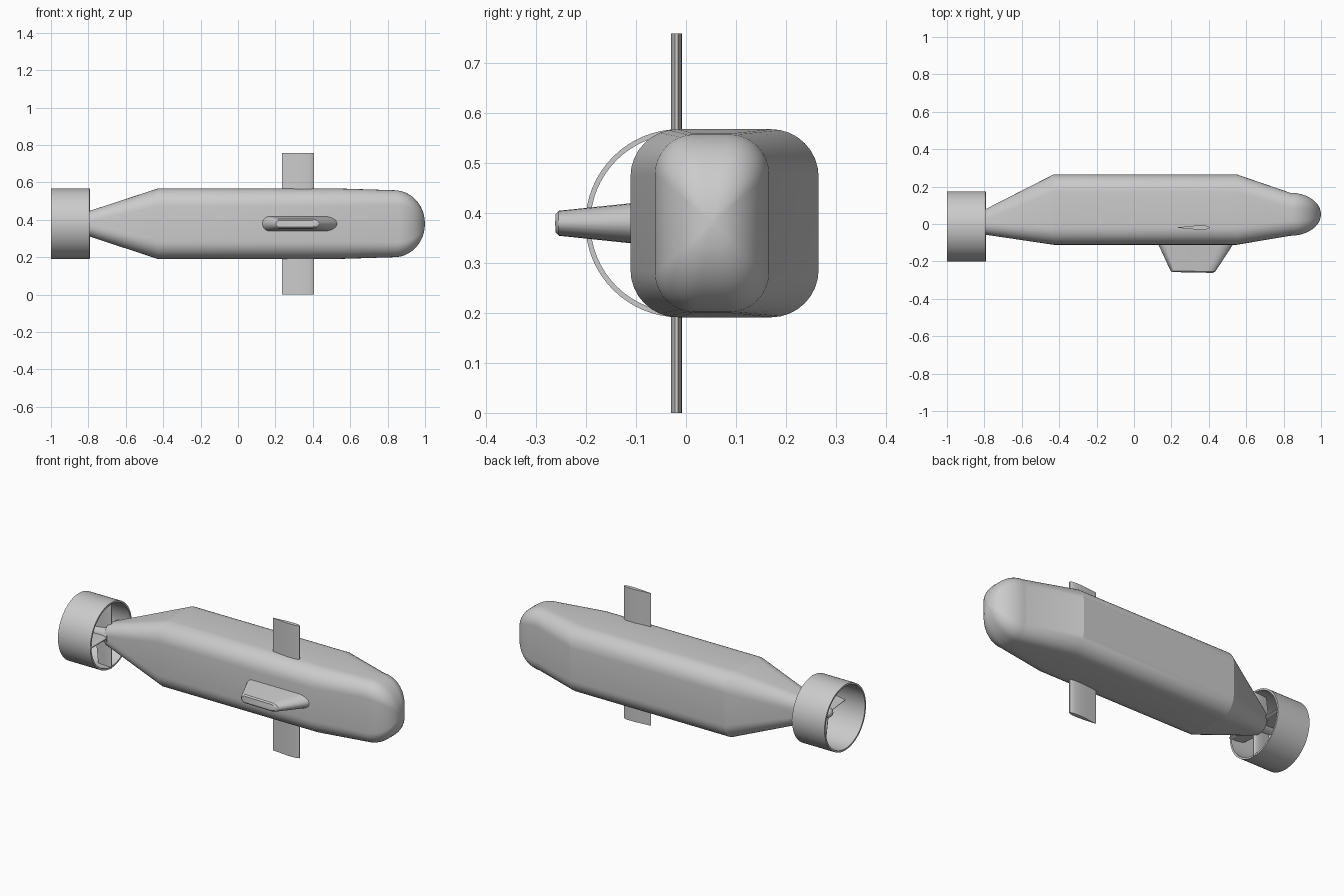
import bpy, bmesh
from math import sin, cos, pi, radians

if "Cube" in bpy.data.objects:
    bpy.data.objects.remove(bpy.data.objects["Cube"])

ZC = 0.379   # height of the long axis
RY = -0.013  # sideways position of the tail axis


def loft(name, rings, angle=30, closed=False):
    """Skin a list of equal-length point rings and cap (or join) the ends."""
    bm = bmesh.new()
    vs = [[bm.verts.new(p) for p in r] for r in rings]
    n = len(vs[0])
    pairs = list(zip(vs, vs[1:])) + ([(vs[-1], vs[0])] if closed else [])
    for a, b in pairs:
        for i in range(n):
            j = (i + 1) % n
            bm.faces.new((a[i], a[j], b[j], b[i]))
    if not closed:
        bm.faces.new(vs[0])
        bm.faces.new(vs[-1])
    bmesh.ops.recalc_face_normals(bm, faces=bm.faces)
    me = bpy.data.meshes.new(name)
    bm.to_mesh(me)
    bm.free()
    ob = bpy.data.objects.new(name, me)
    bpy.context.collection.objects.link(ob)
    bpy.ops.object.select_all(action='DESELECT')
    ob.select_set(True)
    bpy.context.view_layer.objects.active = ob
    bpy.ops.object.shade_smooth_by_angle(angle=radians(angle))
    return ob


def rounded_section(x, cy, hy, hz, r, seg=8):
    """Rounded rectangle across the hull at station x."""
    pts = []
    for k, (sy, sz) in enumerate(((1, 1), (-1, 1), (-1, -1), (1, -1))):
        for i in range(seg + 1):
            a = k * pi / 2 + i / seg * pi / 2
            pts.append((x, cy + sy * (hy - r) + r * cos(a),
                        ZC + sz * (hz - r) + r * sin(a)))
    return pts


def circle(x, r, cy=RY, n=64):
    return [(x, cy + r * cos(2 * pi * i / n), ZC + r * sin(2 * pi * i / n))
            for i in range(n)]


def foil(x0, x1, t):
    """Blunt-nosed section, thin at x0 and round at x1, as (x, offset) pairs."""
    top = [(0, .12), (.35, .65), (.6, 1), (.85, .95), (.95, .65), (1, .25)]
    prof = top + [(u, -v) for u, v in reversed(top)]
    return [(x0 + u * (x1 - x0), v * t) for u, v in prof]


# Hull: tapered stern, boxy middle, rounded nose
stations = [rounded_section(-0.81, 0.008, 0.063, 0.063, 0.055),
            rounded_section(-0.43, 0.077, 0.188, 0.188, 0.095),
            rounded_section(0.55, 0.077, 0.188, 0.188, 0.095)]
for i in range(12):
    a = i / 12 * pi / 2 if i < 11 else radians(87)
    s = cos(a)
    stations.append(rounded_section(0.835 + 0.165 * sin(a), 0.052,
                                    0.115 * s, 0.179 * s, 0.08 * s))
loft("hull", stations, 18)

# Tail hub with rounded end
hub = [circle(-0.79, 0.05), circle(-0.86, 0.034)]
for i in range(7):
    a = i / 6 * radians(85)
    hub.append(circle(-0.89 - 0.028 * sin(a), 0.028 * cos(a)))
loft("tail_hub", hub)

# Shroud ring around the tail
loft("tail_shroud", [circle(-1.0, 0.188), circle(-0.795, 0.188),
                     circle(-0.795, 0.178), circle(-1.0, 0.178)], closed=True)

# Four stern fins holding the shroud
for k in range(4):
    c, s = cos(k * pi / 2), sin(k * pi / 2)
    rings = [[(x, RY + d * c - o * s, ZC + d * s + o * c)
              for x, o in foil(-0.895 + back, -0.79, 0.009)]
             for d, back in ((0.01, 0), (0.187, 0.02))]
    loft("stern_fin_%d" % (k + 1), rings)

# Dive planes above and below
for name, s in (("upper_plane", 1), ("lower_plane", -1)):
    loft(name, [[(x, -0.019 + o, ZC + s * d)
                 for x, o in foil(0.235, 0.405, 0.011)]
                for d in (0.12, 0.379)])


# Side sail: tapered stadium-like section
def sail_section(y, x0, x1, t, slope=0.0):
    pts = []
    for i in range(12):
        a = -pi / 2 + i / 11 * pi
        pts.append((x1 - 1.8 * t * (1 - cos(a)), t * sin(a)))
    for i in range(12):
        a = pi / 2 + i / 11 * pi
        pts.append((x0 + t * (1 + cos(a)), t * sin(a)))
    return [(x, y - slope * (x - x0), ZC + z) for x, z in pts]


loft("sail", [sail_section(-0.05, 0.105, 0.57, 0.045),
              sail_section(-0.11, 0.13, 0.53, 0.04),
              sail_section(-0.25, 0.195, 0.435, 0.025, 0.02),
              sail_section(-0.257, 0.203, 0.42, 0.018, 0.02)])
